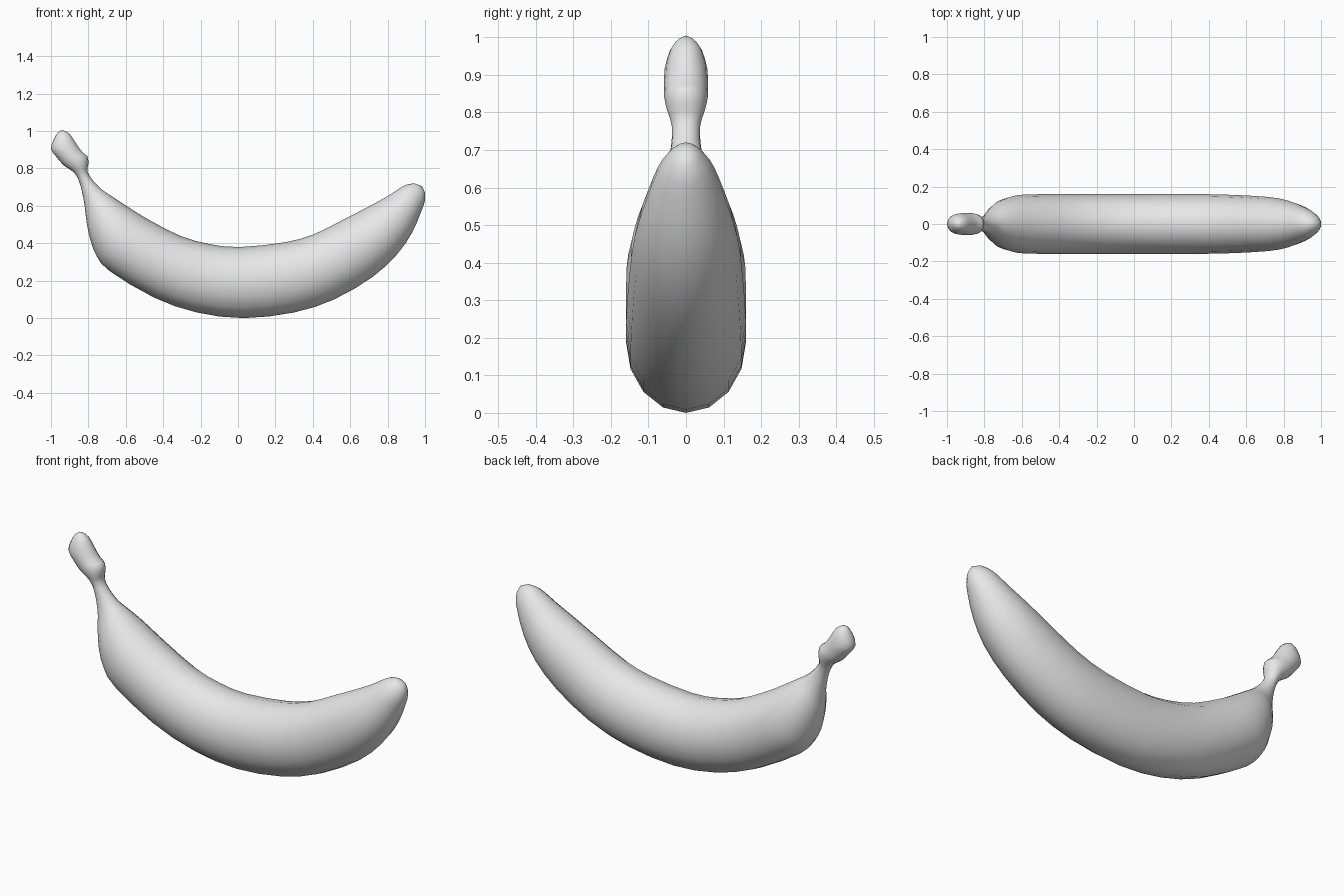
import bpy, bmesh, math
from mathutils import Vector

cube = bpy.data.objects.get("Cube")
if cube:
    bpy.data.objects.remove(cube, do_unlink=True)

SIDES = 16
STEPS = 2

# Cross-sections from stem tip to blossom end:
# inner edge x, z, outer edge x, z, half width
SECTIONS = [
    (-.925, 1.0, -.965, .99, .02),
    (-.895, .98, -.985, .955, .042),
    (-.86, .925, -1.0, .905, .057),
    (-.83, .885, -.97, .86, .058),
    (-.805, .865, -.93, .815, .058),
    (-.8, .825, -.885, .785, .05),
    (-.805, .785, -.855, .745, .038),
    (-.775, .735, -.835, .68, .04),
    (-.725, .685, -.82, .6, .058),
    (-.68, .655, -.81, .515, .09),
    (-.62, .615, -.79, .42, .125),
    (-.55, .57, -.755, .33, .147),
    (-.475, .525, -.685, .25, .158),
    (-.31, .44, -.45, .11, .16),
    (-.15, .395, -.22, .03, .16),
    (.01, .38, .03, 0, .16),
    (.25, .405, .3, .03, .16),
    (.41, .45, .515, .1, .158),
    (.57, .53, .72, .22, .15),
    (.7, .597, .85, .34, .137),
    (.8, .652, .93, .455, .11),
    (.865, .695, .98, .57, .08),
    (.905, .715, 1.0, .63, .055),
    (.945, .72, 1.0, .67, .03),
]
STEM_TIP = (-.945, 0, 1.005)
BLOSSOM_TIP = (.985, 0, .705)


def blend(a, b, c, d, t):
    """Smooth spline value between b and c."""
    return b + t / 2 * (c - a + t * (2*a - 5*b + 4*c - d + t * (3*(b - c) + d - a)))


def smooth_sections(rows):
    """Add in-between sections along the length."""
    last = len(rows) - 1
    for i in range(last):
        near = [rows[max(0, min(last, i + k))] for k in (-1, 0, 1, 2)]
        for s in range(STEPS):
            yield [blend(*column, s / STEPS) for column in zip(*near)]
    yield rows[-1]


def add_ring(bm, section):
    """Elliptical ring spanning the inner and outer edges."""
    ix, iz, ox, oz, width = section
    inner, outer = Vector((ix, 0, iz)), Vector((ox, 0, oz))
    centre, radius = (inner + outer) / 2, (inner - outer) / 2
    ring = []
    for k in range(SIDES):
        a = math.tau * k / SIDES
        side = Vector((0, width * math.sin(a), 0))
        ring.append(bm.verts.new(centre + radius * math.cos(a) + side))
    return ring


def add_cap(bm, ring, tip):
    """Rounded end closing a ring to one point."""
    point = bm.verts.new(tip)
    for k in range(SIDES):
        bm.faces.new((ring[k], ring[(k + 1) % SIDES], point))


# Peel material
peel = bpy.data.materials.new("light grey")
peel.use_nodes = True
colour = (.8, .8, .8, 1)
peel.diffuse_color = colour
peel.node_tree.nodes["Principled BSDF"].inputs["Base Color"].default_value = colour

# Fruit and stem as one continuous skin
bm = bmesh.new()
rings = [add_ring(bm, s) for s in smooth_sections(SECTIONS)]
for a, b in zip(rings, rings[1:]):
    for k in range(SIDES):
        n = (k + 1) % SIDES
        bm.faces.new((a[k], a[n], b[n], b[k]))
add_cap(bm, rings[0], STEM_TIP)
add_cap(bm, rings[-1], BLOSSOM_TIP)
bmesh.ops.recalc_face_normals(bm, faces=bm.faces)
for face in bm.faces:
    face.smooth = True

mesh = bpy.data.meshes.new("banana_with_stem")
bm.to_mesh(mesh)
bm.free()
mesh.materials.append(peel)
banana = bpy.data.objects.new("banana_with_stem", mesh)
bpy.context.collection.objects.link(banana)
